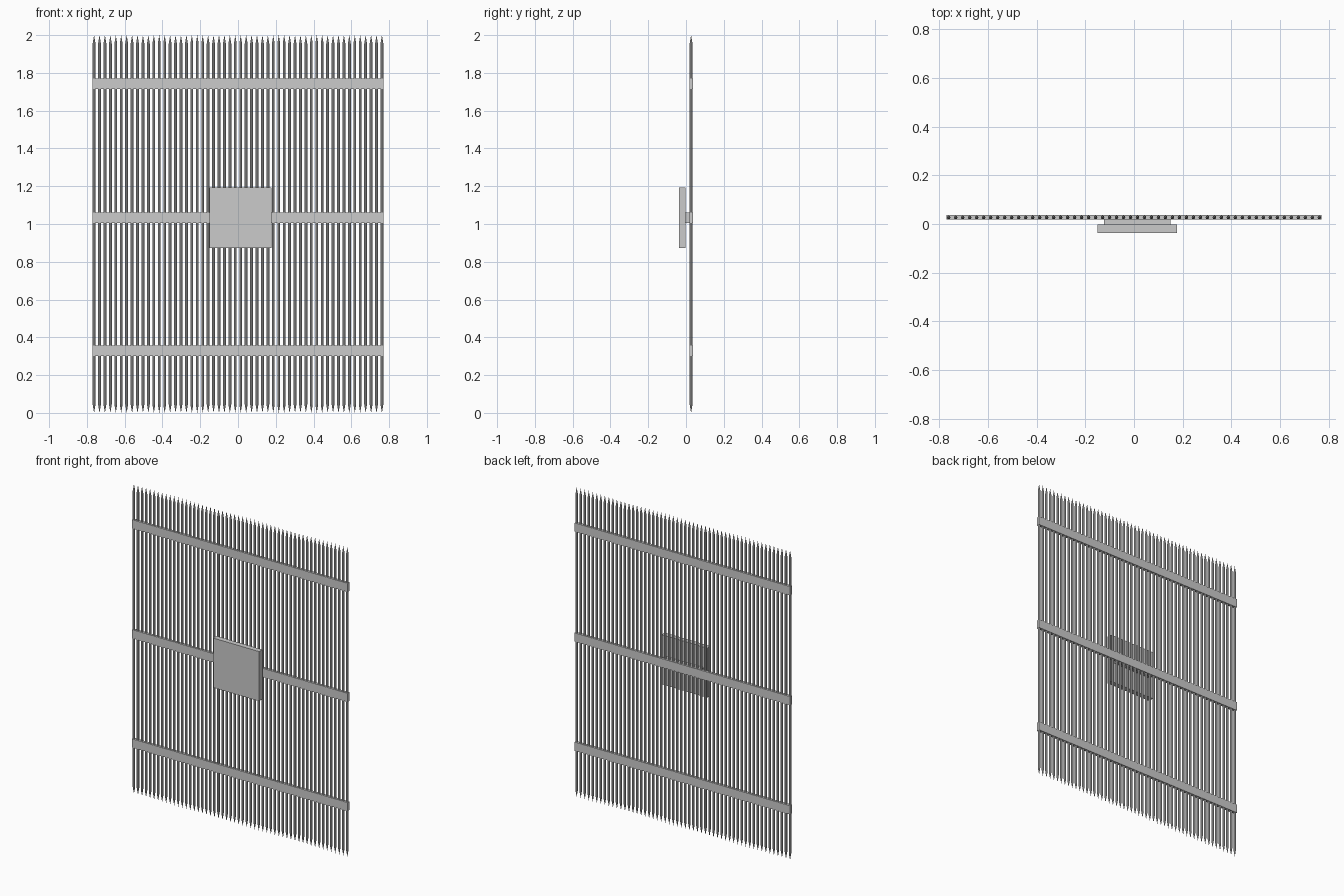
import bpy, bmesh
from mathutils import Matrix, Vector

if "Cube" in bpy.data.objects:
    bpy.data.objects.remove(bpy.data.objects["Cube"])

BAR_COUNT, BAR_R, BAR_Y = 54, 0.0075, 0.027
SIDES, TIP = 8, 0.045


def finish(name, bm):
    mesh = bpy.data.meshes.new(name)
    bm.to_mesh(mesh)
    bm.free()
    obj = bpy.data.objects.new(name, mesh)
    bpy.context.collection.objects.link(obj)
    return obj


def box(name, lo, hi):
    lo, hi = Vector(lo), Vector(hi)
    bm = bmesh.new()
    bmesh.ops.create_cube(bm, size=1, matrix=Matrix.Translation((lo + hi) / 2)
                          @ Matrix.Diagonal((*(hi - lo), 1)))
    return finish(name, bm)


# vertical bars, pointed at both ends
bm = bmesh.new()
for i in range(BAR_COUNT):
    x = -0.762 + 1.524 * i / (BAR_COUNT - 1)
    bar = bmesh.ops.create_cone(
        bm, cap_ends=True, segments=SIDES, radius1=BAR_R, radius2=BAR_R,
        depth=2 - 2 * TIP, matrix=Matrix.Translation((x, BAR_Y, 1)))
    caps = {f for v in bar["verts"] for f in v.link_faces if abs(f.normal.z) > 0.9 or len(f.verts) == SIDES}
    for f in caps:
        tip_z = 2 if f.calc_center_median().z > 1 else 0
        poked = bmesh.ops.poke(bm, faces=[f])
        poked["verts"][0].co.z = tip_z
bmesh.ops.recalc_face_normals(bm, faces=bm.faces)
finish("vertical_bars", bm)

# three horizontal rails
for name, z in (("bottom_rail", 0.328), ("middle_rail", 1.033), ("top_rail", 1.743)):
    box(name, (-0.77, 0.018, z - 0.028), (0.77, 0.037, z + 0.028))

# lock plate and the block joining it to the middle rail
box("lock_plate", (-0.15, -0.037, 0.873), (0.177, -0.003, 1.193))
box("lock_mount", (-0.124, -0.006, 1.005), (0.15, 0.02, 1.061))
